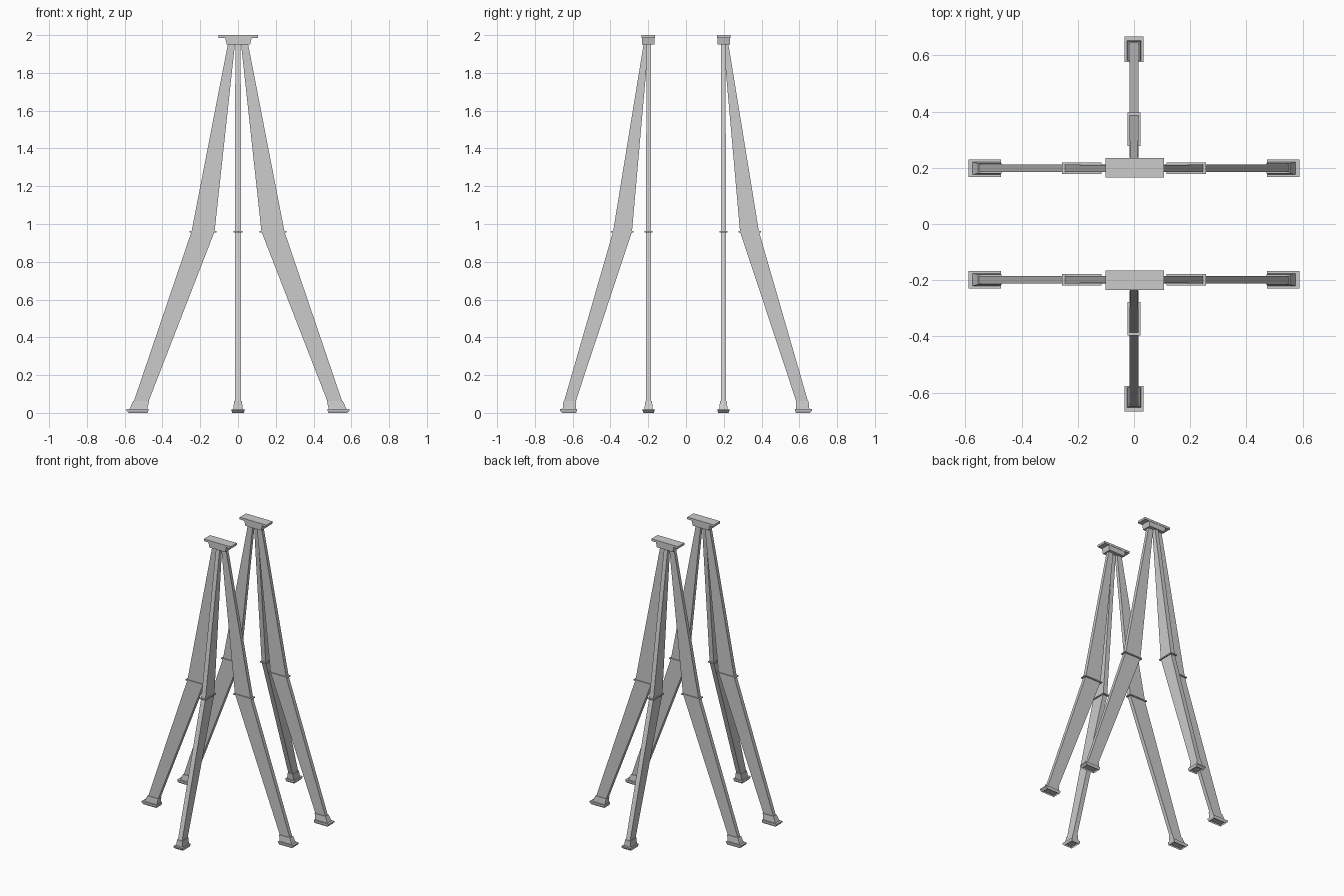
import bpy, bmesh
from mathutils import Matrix, Vector

if "Cube" in bpy.data.objects:
    bpy.data.objects.remove(bpy.data.objects["Cube"])


def loft(name, rings, place, recess=False):
    """Skin rectangles (z, inner, outer, half_width) stacked from the bottom up."""
    bm = bmesh.new()
    loops = []
    for z, a, b, h in rings:
        corners = ((a, -h), (b, -h), (b, h), (a, h))
        loops.append([bm.verts.new((u, v, z)) for u, v in corners])
    for lo, hi in zip(loops, loops[1:]):
        for i in range(4):
            j = (i + 1) % 4
            bm.faces.new((lo[i], lo[j], hi[j], hi[i]))
    bottom = bm.faces.new(loops[0][::-1])
    bm.faces.new(loops[-1])
    if recess:
        bmesh.ops.inset_region(bm, faces=[bottom], thickness=0.012)
        bmesh.ops.translate(bm, verts=bottom.verts, vec=Vector((0, 0, 0.012)))
    bm.transform(place)
    bmesh.ops.recalc_face_normals(bm, faces=bm.faces)
    mesh = bpy.data.meshes.new(name)
    bm.to_mesh(mesh)
    bm.free()
    obj = bpy.data.objects.new(name, mesh)
    bpy.context.collection.objects.link(obj)
    return obj


def leg(name, place, top, knee, ankle, sole, w):
    """Bent leg given by (inner, outer) spans at each level and half width w."""
    # tapering two-segment beam
    loft(name + "_beam", [(0.06, *ankle, w), (0.96, *knee, w), (1.955, *top, w * 0.85)], place)
    # thin knee collar
    loft(name + "_collar", [(0.955, knee[0] - 0.009, knee[1] + 0.011, w + 0.007),
                            (0.963, knee[0] - 0.009, knee[1] + 0.011, w + 0.007)], place)
    # flared ankle
    loft(name + "_ankle", [(0.02, sole[0] + 0.006, sole[1] - 0.015, w + 0.009),
                           (0.062, ankle[0] - 0.003, ankle[1] + 0.003, w + 0.004)], place)
    # foot plate with hollow underside
    loft(name + "_foot", [(0.0, sole[0] + 0.005, sole[1] - 0.012, w + 0.014),
                          (0.012, *sole, w + 0.018),
                          (0.021, *sole, w + 0.018)], place, recess=True)


for side, s in (("front", -1), ("back", 1)):
    at = Matrix.Translation((0, 0.198 * s, 0))
    # spreading side legs
    for hand, sx in (("left", -1), ("right", 1)):
        leg(f"{side}_{hand}_leg", at @ Matrix.Scale(sx, 4, (1, 0, 0)),
            (0.016, 0.053), (0.124, 0.246), (0.474, 0.552), (0.474, 0.59), 0.0135)
    # outward leg
    turn = Matrix.Rotation(1.5707963 * s, 4, 'Z')
    leg(f"{side}_outer_leg", turn,
        (0.198, 0.224), (0.286, 0.386), (0.584, 0.646), (0.577, 0.668), 0.0165)
    # top bracket and plate
    cap = Matrix.Translation((0.002, 0.2 * s, 0))
    loft(f"{side}_top_bracket", [(1.95, -0.062, 0.062, 0.033), (1.986, -0.07, 0.07, 0.033)], cap)
    loft(f"{side}_top_plate", [(1.985, -0.104, 0.104, 0.035), (2.0, -0.104, 0.104, 0.035)], cap)
